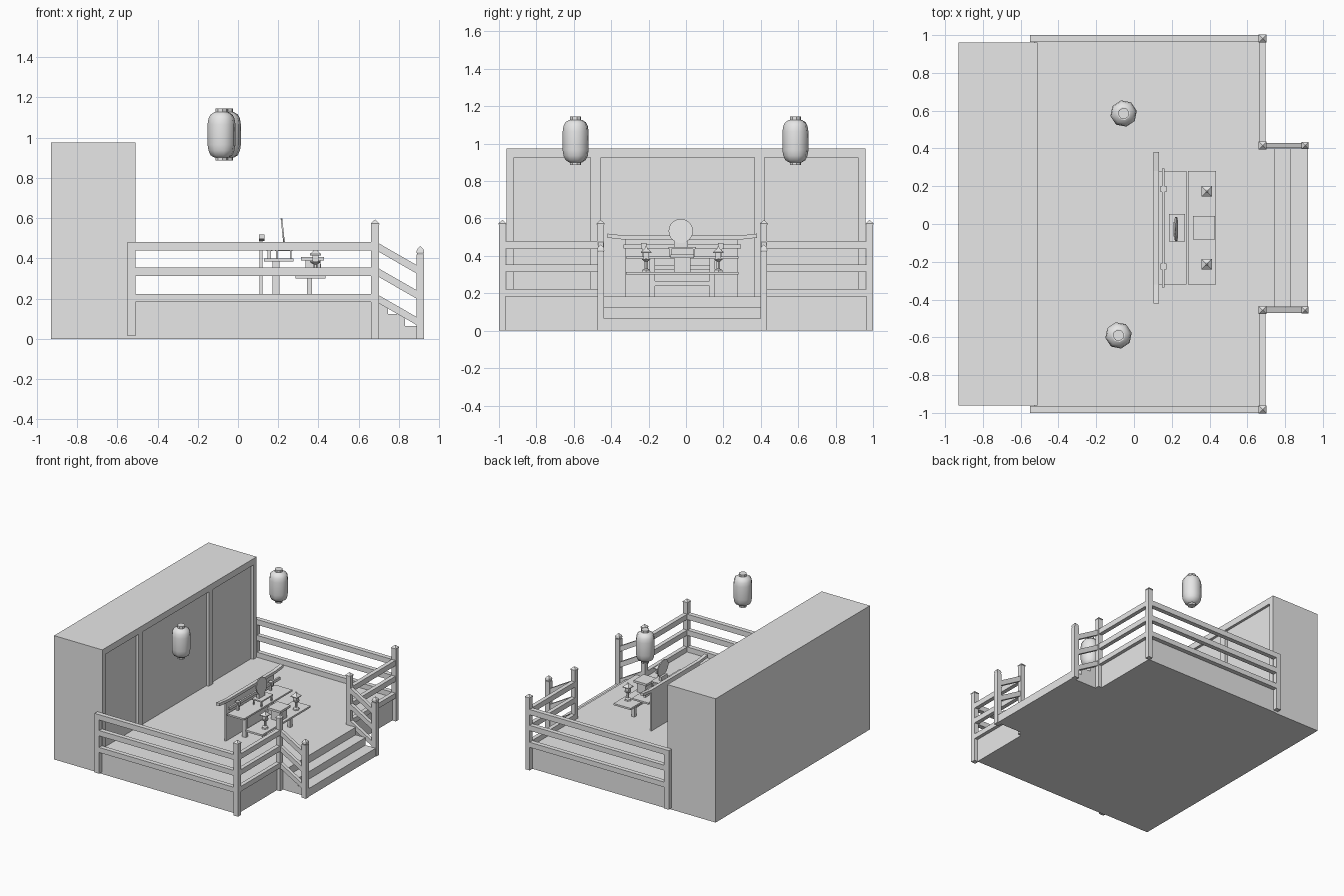
import bpy, bmesh, math
from mathutils import Vector

if "Cube" in bpy.data.objects:
    bpy.data.objects.remove(bpy.data.objects["Cube"], do_unlink=True)

grey = bpy.data.materials.new("plain_grey")
grey.use_nodes = True
grey.diffuse_color = (0.8, 0.8, 0.8, 1)
grey.node_tree.nodes["Principled BSDF"].inputs["Base Color"].default_value = (0.8, 0.8, 0.8, 1)
MID = -0.02  # centre line of the stairs and shrine


def finish(name, bm):
    bmesh.ops.recalc_face_normals(bm, faces=bm.faces)
    mesh = bpy.data.meshes.new(name)
    bm.to_mesh(mesh)
    bm.free()
    mesh.materials.append(grey)
    obj = bpy.data.objects.new(name, mesh)
    bpy.context.collection.objects.link(obj)
    return obj


def prism(name, outline, offset):
    """Extrude a flat outline of 3D points along an offset."""
    bm = bmesh.new()
    face = bm.faces.new([bm.verts.new(p) for p in outline])
    out = bmesh.ops.extrude_face_region(bm, geom=[face])
    moved = [g for g in out["geom"] if isinstance(g, bmesh.types.BMVert)]
    bmesh.ops.translate(bm, verts=moved, vec=Vector(offset))
    if not any(f == face for f in bm.faces):
        bm.faces.new([v for v in bm.verts if v not in moved])
    return finish(name, bm)


def box(name, x0, x1, y0, y1, z0, z1):
    return prism(name, [(x0, y0, z0), (x1, y0, z0), (x1, y1, z0), (x0, y1, z0)], (0, 0, z1 - z0))


def lathe(name, x, y, profile, sides, turn=0.0):
    """Closed turned shape from (radius, height) pairs."""
    bm = bmesh.new()
    rings = []
    for r, z in profile:
        angles = [turn + math.tau * i / sides for i in range(sides)]
        rings.append([bm.verts.new((x + r * math.cos(a), y + r * math.sin(a), z)) for a in angles])
    for low, high in zip(rings, rings[1:]):
        for i in range(sides):
            j = (i + 1) % sides
            bm.faces.new((low[i], low[j], high[j], high[i]))
    bm.faces.new(rings[0])
    bm.faces.new(rings[-1])
    return finish(name, bm)


# Back building with three recessed panels
box("building_core", -0.93, -0.53, -0.96, 0.96, 0, 0.975)
box("building_top_beam", -0.53, -0.51, -0.96, 0.96, 0.925, 0.975)
for y0, y1 in ((-0.96, -0.92), (-0.51, -0.455), (0.365, 0.42), (0.92, 0.96)):
    box("building_frame_post", -0.53, -0.51, y0, y1, 0.18, 0.925)

# Floor and stairs
box("floor_platform", -0.53, 0.67, -0.965, 0.965, 0, 0.182)
steps = [(0.66, 0), (0.92, 0), (0.92, 0.064), (0.83, 0.064), (0.83, 0.123),
         (0.745, 0.123), (0.745, 0.182), (0.66, 0.182)]
prism("stairs", [(x, MID - 0.42, z) for x, z in steps], (0, 0.84, 0))

# Railings
RAILS = ((0.182, 0.222), (0.313, 0.355), (0.438, 0.48))
W = 0.036


def tall_post(y):
    box("tall_post", 0.662, 0.7, y - W / 2, y + W / 2, 0, 0.57)
    lathe("tall_post_cap", 0.681, y, [(0.03, 0.567), (0.03, 0.573), (0.001, 0.592)], 4, math.pi / 4)


for side in (-1, 1):
    outer = side * 0.982
    inner = MID + side * 0.436
    tall_post(outer)
    tall_post(inner)
    box("rear_post", -0.55, -0.51, outer - W / 2, outer + W / 2, 0.015, 0.48)
    # Stair end post with pointed knob
    box("stair_post", 0.886, 0.925, inner - W / 2, inner + W / 2, 0, 0.42)
    lathe("stair_post_knob", 0.906, inner,
          [(0.018, 0.415), (0.027, 0.43), (0.024, 0.443), (0.002, 0.46)], 4, math.pi / 4)
    for z0, z1 in RAILS:
        box("side_rail", -0.53, 0.67, outer - W / 2, outer + W / 2, z0, z1)
        box("front_rail", 0.665, 0.697, min(outer, inner), max(outer, inner), z0, z1)
        drop = 0.115
        slope = [(0.69, z0), (0.89, z0 - drop), (0.89, z1 - drop), (0.69, z1)]
        prism("stair_rail", [(x, inner - W / 2 + 0.004, z) for x, z in slope], (0, W - 0.008, 0))

# Hanging lanterns
body = [(0.035, 0.9), (0.055, 0.912), (0.066, 0.935), (0.071, 0.965), (0.071, 1.065),
        (0.066, 1.095), (0.055, 1.115), (0.035, 1.127)]
for x, y in ((-0.055, 0.585), (-0.082, -0.59)):
    lantern = lathe("hanging_lantern", x, y, body, 8, 0.2)
    for f in lantern.data.polygons:
        f.use_smooth = len(f.vertices) == 4
    for z in (0.885, 1.115):
        lathe("lantern_collar", x, y, [(0.03, z), (0.03, z + 0.03)], 8, 0.2)

# Screen behind the altar, with an upswept beam
box("altar_screen", 0.108, 0.122, MID - 0.305, MID + 0.295, 0.18, 0.49)
stations = [(-0.4, 0.497), (-0.3, 0.486), (0.3, 0.486), (0.4, 0.497)]
curve = [(y, z) for y, z in stations] + [(y, z + 0.022) for y, z in reversed(stations)]
prism("upswept_beam", [(0.104, MID + y, z) for y, z in curve], (0.028, 0, 0))

# Low gate in front of the screen
box("gate_rail", 0.148, 0.162, MID - 0.315, MID + 0.315, 0.44, 0.462)
for side in (-1, 1):
    y = MID + side * 0.205
    box("gate_pillar", 0.147, 0.163, y - 0.008, y + 0.008, 0.39, 0.45)
    box("gate_block", 0.141, 0.171, y - 0.015, y + 0.015, 0.437, 0.468)


def table(x0, x1, leg_x0, leg_x1, z0, z1):
    box("table_top", x0, x1, MID - 0.3, MID + 0.3, z0, z1)
    for side in (-1, 1):
        y = MID + side * 0.16
        box("table_leg", leg_x0, leg_x1, y - 0.014, y + 0.014, 0.18, z0)
    mid_x = (leg_x0 + leg_x1) / 2
    box("table_brace", mid_x - 0.006, mid_x + 0.006, MID - 0.15, MID + 0.15, z0 - 0.06, z0 - 0.035)


table(0.13, 0.277, 0.172, 0.205, 0.385, 0.398)
table(0.286, 0.435, 0.343, 0.367, 0.3, 0.314)

# Mirror on a small stand
box("mirror_stand_top", 0.185, 0.27, MID - 0.073, MID + 0.073, 0.437, 0.447)
for x in (0.19, 0.258):
    for side in (-1, 1):
        y = MID + side * 0.062
        box("mirror_stand_leg", x, x + 0.008, y - 0.005, y + 0.005, 0.395, 0.44)
box("mirror_foot", 0.208, 0.23, MID - 0.045, MID + 0.03, 0.445, 0.477)
ring = [math.tau * i / 20 for i in range(20)]
prism("round_mirror", [(0.219 - 0.07 * math.sin(a) * 0.1, MID - 0.008 + 0.065 * math.cos(a),
                        0.533 + 0.065 * math.sin(a)) for a in ring], (0.008, 0, 0))

# Offering tray on its pedestal, with a round boss
box("offering_pedestal", 0.335, 0.41, MID - 0.045, MID + 0.045, 0.312, 0.393)
box("offering_tray", 0.312, 0.428, MID - 0.063, MID + 0.063, 0.39, 0.407)
prism("pedestal_boss", [(0.409, MID + 0.02 * math.cos(a), 0.352 + 0.02 * math.sin(a))
                        for a in ring], (0.003, 0, 0))

# Pair of small standing lanterns
for side in (-1, 1):
    y = MID + side * 0.193
    lathe("small_lantern_stand", 0.385, y,
          [(0.026, 0.312), (0.024, 0.325), (0.01, 0.332), (0.01, 0.37), (0.026, 0.38), (0.026, 0.387)], 6)
    box("small_lantern_box", 0.37, 0.4, y - 0.015, y + 0.015, 0.385, 0.418)
    lathe("small_lantern_roof", 0.385, y, [(0.04, 0.415), (0.04, 0.421), (0.012, 0.438), (0.003, 0.452)],
          4, math.pi / 4)
